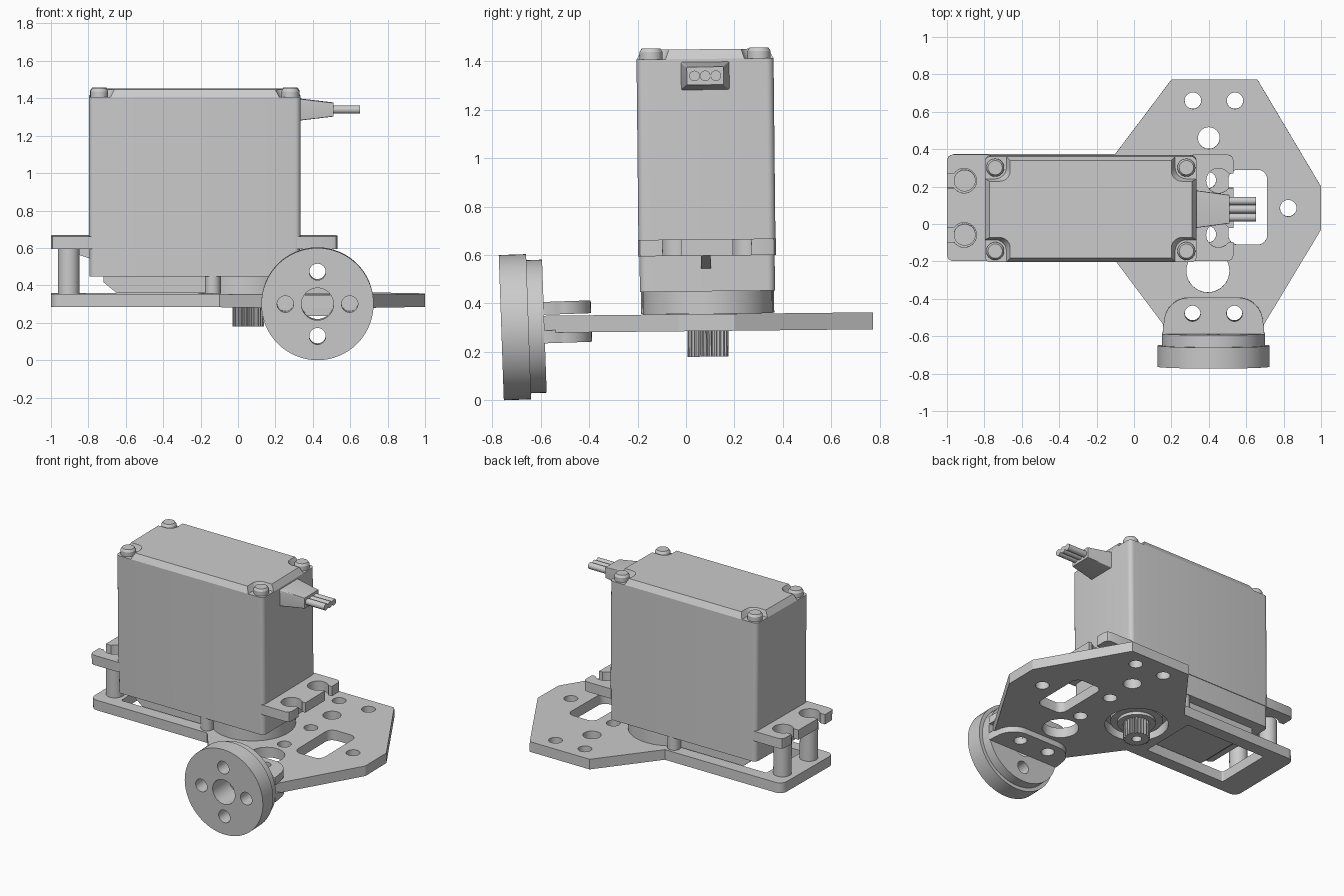
import bpy, bmesh
from math import sin, cos, pi, radians
from mathutils import Matrix, Vector

if "Cube" in bpy.data.objects:
    bpy.data.objects.remove(bpy.data.objects["Cube"])


def tilt(deg, pivot):
    p = Matrix.Translation(pivot)
    return p @ Matrix.Rotation(radians(deg), 4, 'X') @ p.inverted()


SERVO = tilt(0.6, (0, 0.085, 0.32))      # whole assembly leans very slightly
WHEEL = tilt(2, (0.425, -0.67, 0.303))   # the hub leans a little more
UPRIGHT = Matrix.Rotation(pi / 2, 4, 'X')  # drawing plane XY -> XZ


def arc(cx, cy, r, a0, a1, n):
    return [(cx + r * cos(radians(a0 + (a1 - a0) * i / n)),
             cy + r * sin(radians(a0 + (a1 - a0) * i / n))) for i in range(n + 1)]


def circle(cx, cy, r, n=32):
    return arc(cx, cy, r, 0, 360, n)[:-1]


def rrect(x0, x1, y0, y1, r):
    return (arc(x1 - r, y1 - r, r, 0, 90, 6) + arc(x0 + r, y1 - r, r, 90, 180, 6)
            + arc(x0 + r, y0 + r, r, 180, 270, 6) + arc(x1 - r, y0 + r, r, 270, 360, 6))


def slab(name, loops, z0, z1, m=SERVO, taper=(1, 1)):
    """Extrude an outline (first loop) with holes (other loops) from z0 to z1."""
    cu = bpy.data.curves.new(name, 'CURVE')
    cu.dimensions, cu.fill_mode, cu.extrude = '2D', 'BOTH', (z1 - z0) / 2
    for pts in loops:
        sp = cu.splines.new('POLY')
        sp.points.add(len(pts) - 1)
        for p, (x, y) in zip(sp.points, pts):
            p.co = (x, y, 0, 1)
        sp.use_cyclic_u = True
    tmp = bpy.data.objects.new(name + "_outline", cu)
    bpy.context.collection.objects.link(tmp)
    me = bpy.data.meshes.new_from_object(tmp)
    bpy.data.objects.remove(tmp)
    bpy.data.curves.remove(cu)
    bm = bmesh.new()
    bm.from_mesh(me)
    bmesh.ops.remove_doubles(bm, verts=bm.verts, dist=1e-5)
    xs = [p[0] for p in loops[0]]
    ys = [p[1] for p in loops[0]]
    cx, cy = (min(xs) + max(xs)) / 2, (min(ys) + max(ys)) / 2
    for v in bm.verts:
        if v.co.z > 0:
            v.co.x = cx + (v.co.x - cx) * taper[0]
            v.co.y = cy + (v.co.y - cy) * taper[1]
        v.co.z += (z0 + z1) / 2
    bmesh.ops.recalc_face_normals(bm, faces=bm.faces)
    bm.transform(m)
    bm.to_mesh(me)
    bm.free()
    me.shade_smooth()
    me.set_sharp_from_angle(angle=radians(30))
    me.name = name
    ob = bpy.data.objects.new(name, me)
    bpy.context.collection.objects.link(ob)
    return ob


YC = 0.09                      # centre line of the motor
X0, X1, Y0, Y1 = -0.797, 0.335, -0.193, 0.373
ROWS = (YC - 0.145, YC + 0.145)

# mounting plate
outline = (arc(-0.95, 0.325, 0.05, 90, 180, 6) + arc(-0.95, -0.145, 0.05, 180, 270, 6)
           + [(-0.1, -0.195), (0.2, -0.595), (0.66, -0.595), (1, -0.03), (1, 0.2),
              (0.66, 0.772), (0.2, 0.772), (-0.1, 0.375)])
small = [(0.315, 0.66), (0.54, 0.66), (0.825, 0.085), (0.315, -0.475), (0.54, -0.475),
         (0.395, ROWS[0]), (0.395, ROWS[1])]
holes = [circle(x, y, 0.044) for x, y in small]
holes += [circle(0.4, 0.46, 0.058), circle(0.395, -0.25, 0.115), circle(0.055, YC, 0.2, 48),
          rrect(0.505, 0.712, -0.11, 0.29, 0.05), rrect(-0.82, -0.2, -0.11, 0.29, 0.01)]
slab("mounting_plate", [outline] + holes, 0.286, 0.356)

# motor case
slab("case_lower", [rrect(X0 + .004, X1 - .004, Y0 + .004, Y1 - .004, 0.03)], 0.45, 0.6)
slab("case_main", [rrect(X0, X1, Y0, Y1, 0.03)], 0.6, 1.41)

# lid with notched corners, and its screws
lid = []
for k, (sx, sy) in enumerate([(1, 1), (-1, 1), (-1, -1), (1, -1)]):
    ex, ey = (X1 if sx > 0 else X0), (Y1 if sy > 0 else Y0)
    cx, cy, r = ex - 0.055 * sx, ey - 0.06 * sy, 0.06
    pts = [(ex, cy - r * sy)]
    pts += [(cx - r * sx * sin(a * pi / 12), cy - r * sy * cos(a * pi / 12)) for a in range(7)]
    pts += [(cx - r * sx, ey)]
    lid += pts if sx * sy > 0 else pts[::-1]
    slab("lid_screw", [circle(cx, cy, 0.048, 24)], 1.4, 1.44)
    slab("lid_screw_top", [circle(cx, cy, 0.048, 24)], 1.44, 1.455, taper=(0.8, 0.8))
slab("lid", [lid], 1.41, 1.45, taper=(0.955, 0.92))

# mounting ears with open screw slots, gussets underneath
for name, root, side, tip in (("ear_right", X1 - 0.02, 1, 0.532), ("ear_left", X0 + 0.02, -1, -1)):
    hx = 0.452 if side > 0 else -0.908
    pts = [(root, -0.195)] + [(tip - side * .03, -0.195), (tip - side * .009, -0.186), (tip, -0.165)]
    for y in ROWS:
        slot = arc(hx, y, 0.066, -35, -325, 24)
        pts += [(tip, y - 0.038)] + [(hx + side * (px - hx), py) for px, py in slot] + [(tip, y + 0.038)]
    pts += [(tip, 0.345), (tip - side * .009, 0.366), (tip - side * .03, 0.375), (root, 0.375)]
    slab(name, [pts], 0.597, 0.665)
    wall = X1 if side > 0 else X0
    slab("ear_gusset", [[(wall - side * .02, 0.54), (wall, 0.545), (wall + side * .16, 0.6),
                         (wall - side * .02, 0.6)]], -0.105, -0.065, SERVO @ UPRIGHT)

# standoff posts under the left ear
for y in ROWS:
    slab("standoff_post", [circle(-0.905, y, 0.058)], 0.35, 0.602)

# gear housing under the case
slab("gear_step", [[(-0.72, 0.452), (-0.72, 0.42), (-0.65, 0.362), (-0.1, 0.362), (-0.1, 0.452)]],
     -0.3, 0.12, SERVO @ UPRIGHT)
slab("output_boss", [circle(0.055, YC, 0.268, 64)], 0.357, 0.452)
for y in (Y0 + 0.05, Y1 - 0.05):
    slab("case_screw", [circle(-0.135, y, 0.042, 24)], 0.36, 0.452)
slab("collar_outer", [circle(0.055, YC, 0.165, 48)], 0.31, 0.36)
slab("collar_inner", [circle(0.055, YC, 0.12, 48)], 0.29, 0.312)

# splined output shaft
teeth = []
for i in range(24):
    for f, r in ((0, 0.074), (0.25, 0.085), (0.6, 0.085), (0.85, 0.074)):
        a = 2 * pi * (i + f) / 24
        teeth.append((0.055 + r * cos(a), YC + r * sin(a)))
slab("output_shaft", [teeth, circle(0.055, YC, 0.032, 20)], 0.18, 0.292)

# cable boot and wires, extruded along +x
ALONG_X = SERVO @ Matrix(((0, 0, 1, 0), (1, 0, 0, 0), (0, 1, 0, 0), (0, 0, 0, 1)))
slab("cable_boot", [rrect(YC - .1, YC + .1, 1.282, 1.398, 0.006)], 0.33, 0.51, ALONG_X, (0.76, 0.64))
for k in (-1, 0, 1):
    slab("wire", [circle(YC + 0.044 * k, 1.34, 0.022, 16)], 0.5, 0.652, ALONG_X)

# round hub: two stacked discs with screw holes
HX, HZ = 0.425, 0.303
hub_holes = [circle(HX, HZ, 0.086)] + [circle(HX + 0.172 * cos(a * pi / 2), HZ + 0.172 * sin(a * pi / 2), 0.044)
                                       for a in range(4)]
slab("hub_front_disc", [circle(HX, HZ, 0.3, 64)] + hub_holes, 0.65, 0.763, WHEEL @ UPRIGHT)
slab("hub_back_disc", [circle(HX, HZ, 0.275, 64)] + hub_holes, 0.585, 0.65, WHEEL @ UPRIGHT)

# clamp tabs joining the hub to the plate
tab = ([(HX - .272, -0.588), (HX + .272, -0.588), (HX + .268, -0.53)]
       + arc(HX + .13, -0.525, 0.135, 0, 90, 10) + arc(HX - .13, -0.525, 0.135, 90, 180, 10)
       + [(HX - .268, -0.53)])
tab_holes = [circle(HX - .112, -0.475, 0.042), circle(HX + .112, -0.475, 0.042)]
for name, z in (("clamp_tab_top", 0.35), ("clamp_tab_bottom", 0.232)):
    slab(name, [tab] + tab_holes, z, z + 0.053, WHEEL)
